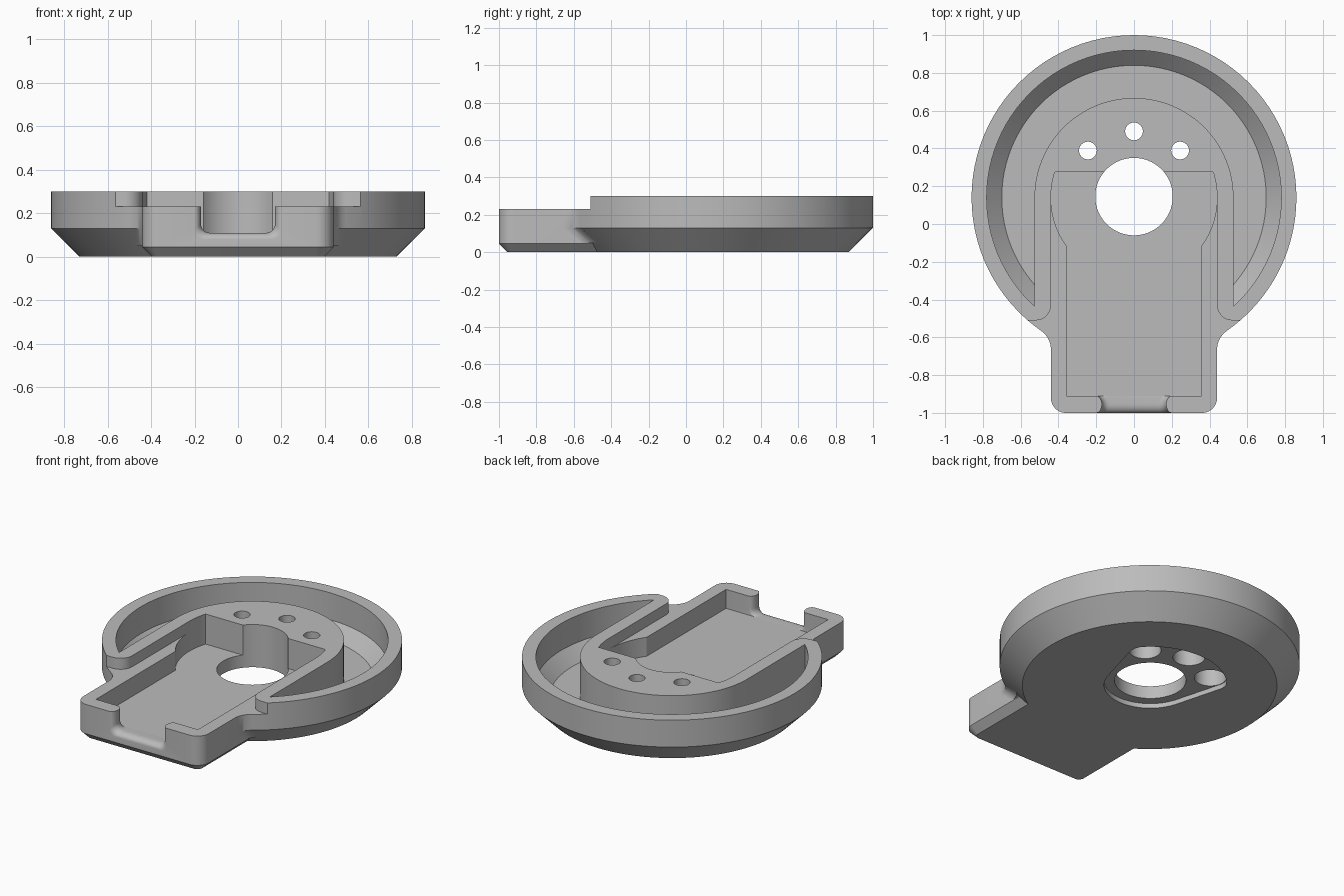
import bpy, bmesh
from math import sin, cos, pi, radians, sqrt, asin, acos, atan2
from mathutils.geometry import convex_hull_2d

if "Cube" in bpy.data.objects:
    bpy.data.objects.remove(bpy.data.objects["Cube"])

CY = 0.14      # centre of the round part
TOP = 0.30
ARM_TOP = 0.23
FLOOR = 0.11   # pocket floor
ABOVE = 0.5

grey = bpy.data.materials.new("plain grey")
grey.use_nodes = True
grey.diffuse_color = (0.5, 0.5, 0.5, 1)
grey.node_tree.nodes["Principled BSDF"].inputs["Base Color"].default_value = (0.5, 0.5, 0.5, 1)


def arc(cx, cy, r, a0, a1, n):
    return [(cx + r * cos(a0 + (a1 - a0) * i / n), cy + r * sin(a0 + (a1 - a0) * i / n))
            for i in range(n + 1)]


def circle(r, cx=0, cy=CY, n=96):
    return arc(cx, cy, r, 0, 2 * pi, n)[:-1]


def mirrored(half):
    """Close a right-hand half outline with its mirror image."""
    return half + [(-x, y) for x, y in reversed(half)]


def loft(name, sections):
    """Solid through rings of 3D points with equal counts."""
    bm = bmesh.new()
    rings = [[bm.verts.new(p) for p in s] for s in sections]
    n = len(rings[0])
    for a, b in zip(rings, rings[1:]):
        for i in range(n):
            j = (i + 1) % n
            bm.faces.new((a[i], a[j], b[j], b[i]))
    bm.faces.new(rings[0])
    bm.faces.new(rings[-1])
    bmesh.ops.recalc_face_normals(bm, faces=bm.faces)
    mesh = bpy.data.meshes.new(name)
    bm.to_mesh(mesh)
    bm.free()
    mesh.materials.append(grey)
    ob = bpy.data.objects.new(name, mesh)
    bpy.context.collection.objects.link(ob)
    return ob


def stack(name, *levels):
    """Loft of flat outlines, each given as (z, outline)."""
    return loft(name, [[(x, y, z) for x, y in outline] for z, outline in levels])


def prism(name, outline, z0, z1):
    return stack(name, (z0, outline), (z1, outline))


def combine(target, tool, operation):
    bpy.context.view_layer.objects.active = target
    mod = target.modifiers.new("combine", "BOOLEAN")
    mod.operation, mod.solver, mod.object = operation, "EXACT", tool
    bpy.ops.object.modifier_apply(modifier=mod.name)
    bpy.data.objects.remove(tool)


# Round body with chamfered underside
body = stack("base_tray", (0, circle(0.73)), (0.13, circle(0.86)), (TOP, circle(0.86)))


# Arm with rounded, chamfered front
def arm_outline(inset):
    r = 0.08 - inset
    return mirrored([(0.44 - inset, CY)] + arc(0.36, -0.92, r, 0, -pi / 2, 10))


combine(body, stack("arm", (0, arm_outline(0.045)), (0.045, arm_outline(0)),
                    (ARM_TOP, arm_outline(0))), "UNION")


# Fillets joining the arm to the round body
def fillet_outline(radius, side):
    r = 0.12
    cx = 0.44 + r
    cy = CY - sqrt((radius + r) ** 2 - cx ** 2)
    pts = arc(cx, cy, r, pi, atan2(CY - cy, -cx), 10)
    pts += [(0.38, pts[-1][1] + 0.05), (0.38, cy)]
    return [(side * x, y) for x, y in pts]


for side in (1, -1):
    combine(body, stack("fillet", *[(z, fillet_outline(min(0.73 + z, 0.86), side))
                                    for z in (0.05, 0.13, ARM_TOP)]), "UNION")

# Ring groove, leaving the central block standing
groove = stack("groove", (0.05, circle(0.70)), (0.13, circle(0.78)), (ABOVE, circle(0.78)))
block = mirrored([(0.527, -1.2)] + arc(0, CY, 0.527, 0, pi / 2, 32)[:-1] + [(0, CY + 0.527)])[:-1]
block.pop(block.index((0, CY + 0.527))) if block.count((0, CY + 0.527)) > 1 else None
block = [p for i, p in enumerate(block) if p != block[i - 1]] + [(-0.527, -1.2)]
combine(groove, prism("block", block, -0.2, 0.8), "DIFFERENCE")
combine(body, groove, "DIFFERENCE")

# Lowered arm top, with rounded rim ends
step = mirrored([(0.44, CY)] + arc(0.52, -0.43, 0.08, pi, 1.5 * pi, 12) + [(1, -0.51), (1, -1.2)])
combine(body, prism("step", step, ARM_TOP, ABOVE), "DIFFERENCE")

# Pocket: round end cut straight at the back, plus a long slot
pocket = mirrored(arc(0, CY, 0.44, asin(0.135 / 0.44), -acos(0.357 / 0.44), 24) + [(0.357, -0.91)])
combine(body, prism("pocket", pocket, FLOOR, ABOVE), "DIFFERENCE")


# Front notch with rounded lips
def notch_section(y, flare, drop):
    w, b, c = 0.17 + flare, FLOOR - drop, 0.04
    half = [(w, ABOVE)] + arc(w - c, b + c, c, 0, -pi / 2, 8)
    return [(x, y, z) for x, z in mirrored(half)]


sections = [notch_section(-1.05, 0.03, 0.03)]
for i in range(-8, 9):
    t = i / 8 * pi / 2
    flare = 0.03 * (1 - cos(t))
    sections.append(notch_section(-0.955 + 0.045 * sin(t), flare, flare if i < 0 else 0))
sections.append(notch_section(-0.88, 0.03, 0))
combine(body, loft("notch", sections), "DIFFERENCE")

# Shallow recess underneath, around all the holes
HY = 0.145
holes = [(0.345 * cos(a), HY + 0.345 * sin(a)) for a in (pi / 4, pi / 2, 3 * pi / 4)]
points = circle(0.265, 0, HY, 64) + arc(0, HY, 0.44, pi / 4, 3 * pi / 4, 24)
for x, y in holes:
    points += circle(0.095, x, y, 32)
recess = [points[i] for i in convex_hull_2d(points)]
combine(body, prism("recess", recess, -0.2, 0.03), "DIFFERENCE")

# Central hole and three counterbored screw holes
combine(body, prism("centre_hole", circle(0.205, 0, HY), -0.3, 0.7), "DIFFERENCE")
for x, y in holes:
    combine(body, stack("screw_hole", (-0.3, circle(0.092, x, y, 32)), (0.2, circle(0.092, x, y, 32)),
                        (0.2, circle(0.047, x, y, 32)), (0.7, circle(0.047, x, y, 32))), "DIFFERENCE")

bpy.ops.object.select_all(action="DESELECT")
body.select_set(True)
bpy.context.view_layer.objects.active = body
bpy.ops.object.shade_smooth_by_angle(angle=radians(30))
